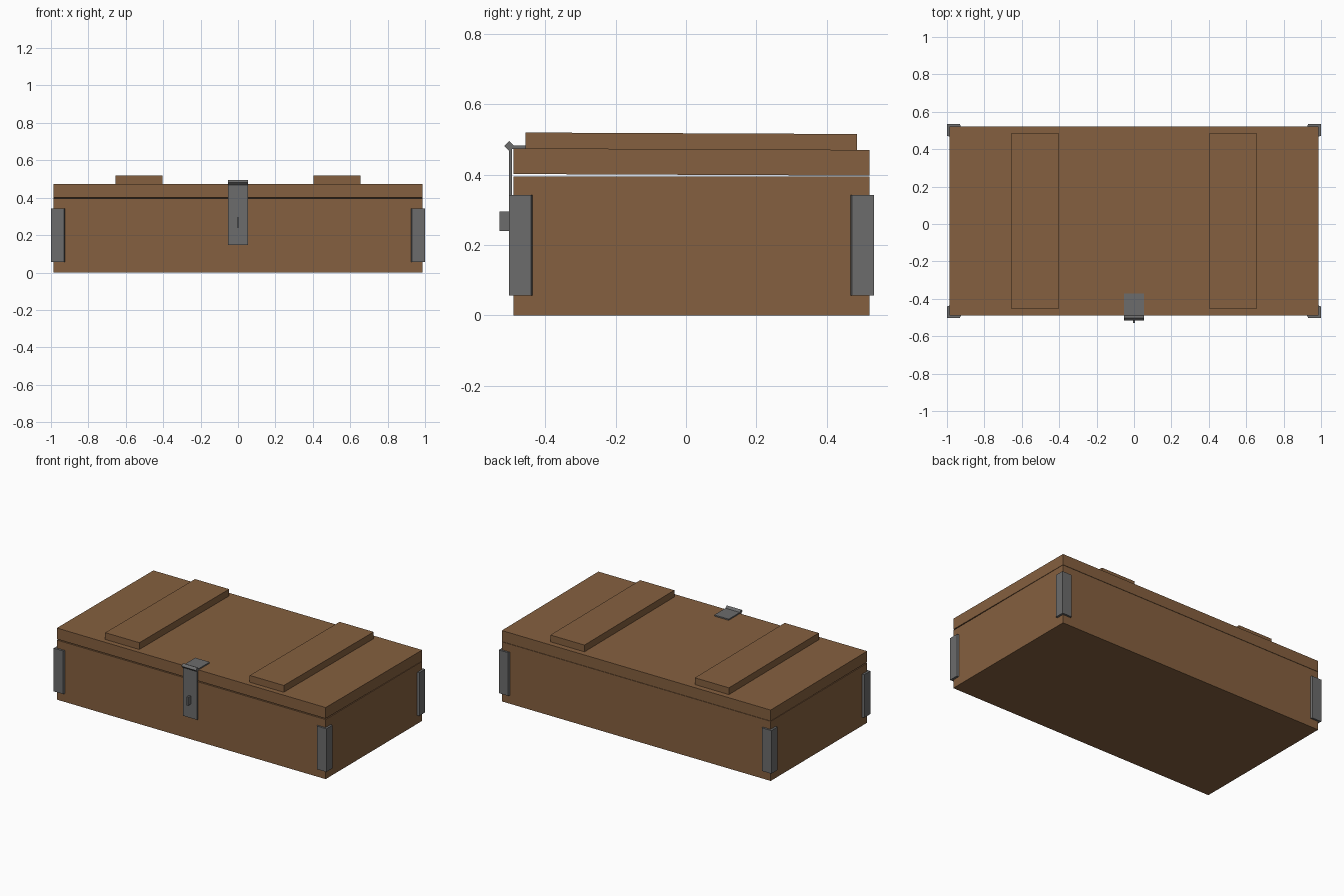
import bpy, bmesh, math
from mathutils import Matrix, Vector

if "Cube" in bpy.data.objects:
    bpy.data.objects.remove(bpy.data.objects["Cube"])


def material(name, rgb):
    m = bpy.data.materials.new(name)
    m.diffuse_color = (*rgb, 1)
    m.use_nodes = True
    m.node_tree.nodes["Principled BSDF"].inputs["Base Color"].default_value = m.diffuse_color
    return m


WOOD = material("wood", (0.235, 0.117, 0.05))
METAL = material("metal", (0.15, 0.15, 0.15))


def add_object(name, bm, mat):
    bmesh.ops.recalc_face_normals(bm, faces=bm.faces)
    mesh = bpy.data.meshes.new(name)
    bm.to_mesh(mesh)
    bm.free()
    mesh.materials.append(mat)
    ob = bpy.data.objects.new(name, mesh)
    bpy.context.collection.objects.link(ob)
    return ob


def box(name, x, y, z, mat, tilt=None):
    """Box from (min, max) ranges, optionally transformed by tilt."""
    bm = bmesh.new()
    size = [r[1] - r[0] for r in (x, y, z)]
    mid = [(r[0] + r[1]) / 2 for r in (x, y, z)]
    bmesh.ops.create_cube(bm, size=1, matrix=Matrix.Translation(mid) @ Matrix.Diagonal((*size, 1)))
    if tilt:
        bm.transform(tilt)
    return add_object(name, bm, mat)


def prism(name, profile, z0, z1, mat):
    """Extrude an XY profile upwards."""
    bm = bmesh.new()
    face = bm.faces.new([bm.verts.new((px, py, z0)) for px, py in profile])
    ext = bmesh.ops.extrude_face_region(bm, geom=[face])
    top = [v for v in ext["geom"] if isinstance(v, bmesh.types.BMVert)]
    bmesh.ops.translate(bm, verts=top, vec=(0, 0, z1 - z0))
    return add_object(name, bm, mat)


X, FRONT, BACK = 0.986, -0.49, 0.521

# Crate body
box("crate_body", (-X, X), (FRONT, BACK), (0, 0.395), WOOD)

# Lid and battens, opened a crack about the back edge
hinge = Vector((0, BACK, 0.397))
tilt = Matrix.Translation(hinge) @ Matrix.Rotation(-0.0045, 4, 'X') @ Matrix.Translation(-hinge)
box("lid", (-X, X), (FRONT, BACK), (0.397, 0.47), WOOD, tilt)
for side, x0 in (("left", -0.655), ("right", 0.405)):
    box("lid_batten_" + side, (x0, x0 + 0.25), (-0.456, 0.485), (0.468, 0.515), WOOD, tilt)

# L-shaped corner brackets with slanted free ends
W, T = 0.06, 0.014
ell = [(T, T), (-W + 0.005, T), (-W, 0), (0, 0), (0, -W), (T, -W + 0.005)]
for sx, xname in ((-1, "left"), (1, "right")):
    for sy, yname, edge in ((-1, "front", FRONT), (1, "back", BACK)):
        pts = [(sx * (X + px), edge + sy * py * 0.9) for px, py in ell]
        prism(f"corner_bracket_{yname}_{xname}", pts, 0.056, 0.342, METAL)

# Hasp: top leaf, hanging leaf, four-sided hinge pin and staple
HX = (-0.053, 0.053)
box("hasp_top_leaf", HX, (-0.503, -0.372), (0.473, 0.482), METAL)
box("hasp_front_leaf", HX, (-0.503, -0.495), (0.148, 0.478), METAL)
bm = bmesh.new()
bmesh.ops.create_cone(bm, cap_ends=True, segments=4, radius1=0.0145, radius2=0.0145, depth=0.106,
                      matrix=Matrix.Translation((0, -0.502, 0.481)) @ Matrix.Rotation(math.pi / 2, 4, 'Y'))
add_object("hasp_hinge_pin", bm, METAL)
box("hasp_staple", (-0.006, 0.006), (-0.53, -0.485), (0.24, 0.295), METAL)
